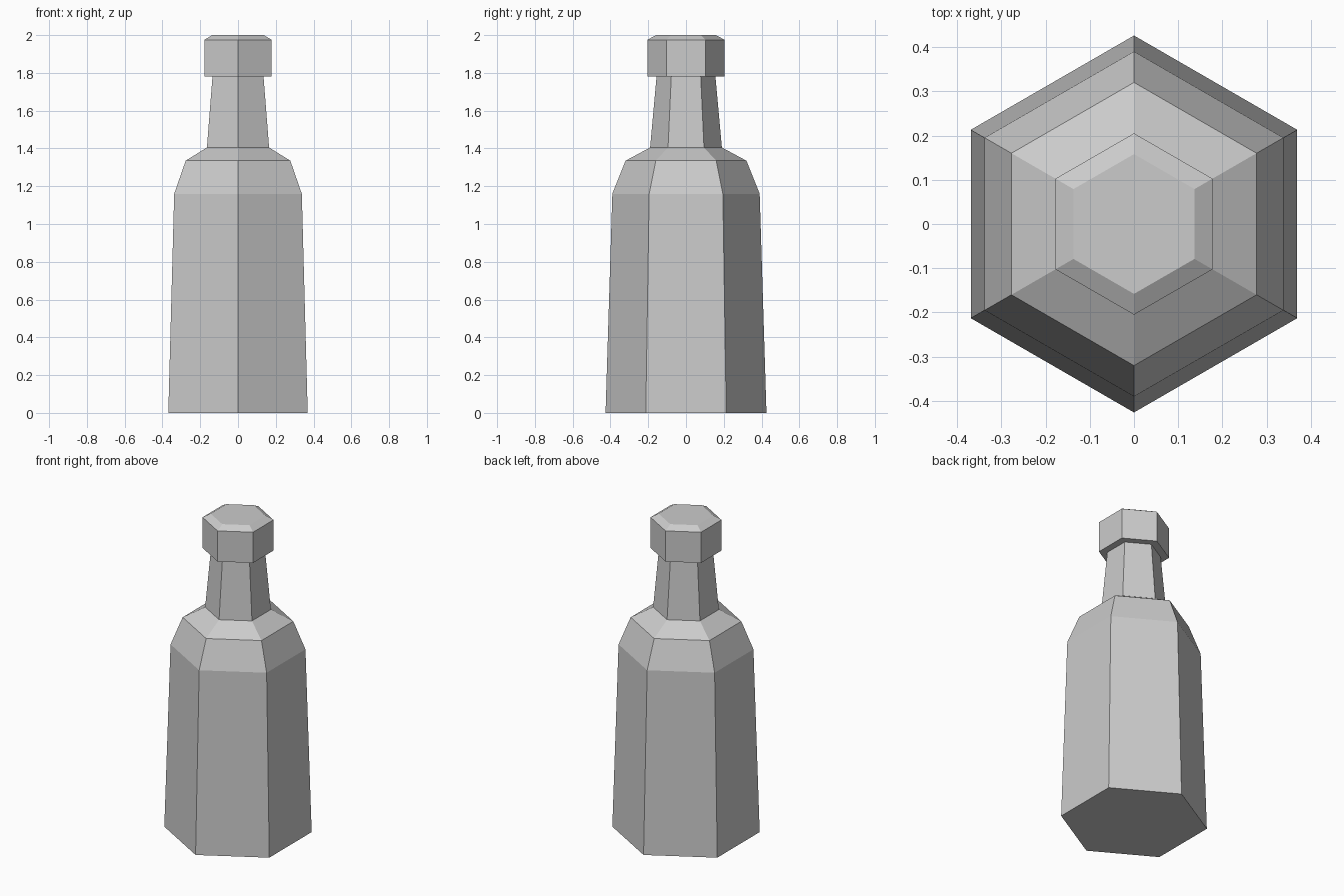
import bpy
import bmesh
from math import cos, sin, pi

cube = bpy.data.objects.get("Cube")
if cube:
    bpy.data.objects.remove(cube, do_unlink=True)

SIDES = 6

grey = bpy.data.materials.new("plain_grey")
grey.use_nodes = True
grey.diffuse_color = (0.6, 0.6, 0.6, 1)
grey.node_tree.nodes["Principled BSDF"].inputs["Base Color"].default_value = grey.diffuse_color


def lathe(name, profile):
    """Flat-sided closed solid from (radius, height) pairs, with corners on the y axis."""
    bm = bmesh.new()
    rings = []
    for radius, z in profile:
        angles = [pi / 2 + 2 * pi * i / SIDES for i in range(SIDES)]
        rings.append([bm.verts.new((radius * cos(a), radius * sin(a), z)) for a in angles])
    for low, high in zip(rings, rings[1:]):
        for i in range(SIDES):
            j = (i + 1) % SIDES
            bm.faces.new((low[i], low[j], high[j], high[i]))
    bm.faces.new(rings[0][::-1])
    bm.faces.new(rings[-1])
    mesh = bpy.data.meshes.new(name)
    bm.to_mesh(mesh)
    bm.free()
    mesh.materials.append(grey)
    obj = bpy.data.objects.new(name, mesh)
    bpy.context.collection.objects.link(obj)
    return obj


# Tapered body with shoulders and neck
lathe("bottle_body", [(0.426, 0), (0.39, 1.16), (0.32, 1.335),
                      (0.19, 1.405), (0.156, 1.78)])

# Chamfered cap, wider than the neck
lathe("bottle_cap", [(0.205, 1.78), (0.205, 1.975), (0.158, 2.0)])
